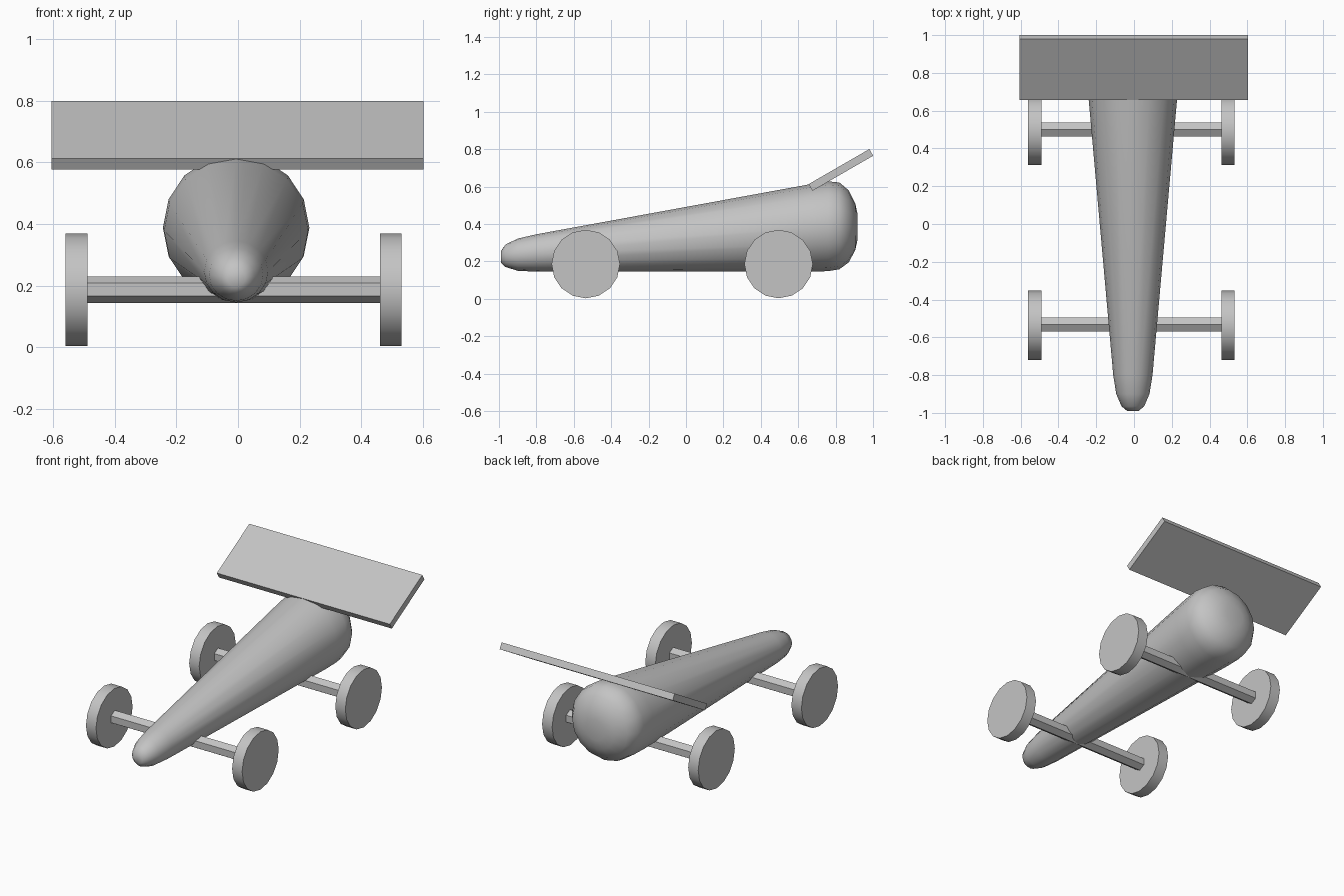
import bpy, bmesh, math
from mathutils import Matrix, Vector

if "Cube" in bpy.data.objects:
    bpy.data.objects.remove(bpy.data.objects["Cube"])

# Single grey material
grey = bpy.data.materials.new("plain grey")
grey.use_nodes = True
COLOUR = (0.55, 0.55, 0.55, 1)
grey.diffuse_color = COLOUR
grey.node_tree.nodes["Principled BSDF"].inputs["Base Color"].default_value = COLOUR


def finish(name, bm, smooth=None):
    bmesh.ops.recalc_face_normals(bm, faces=bm.faces)
    mesh = bpy.data.meshes.new(name)
    bm.to_mesh(mesh)
    bm.free()
    mesh.materials.append(grey)
    obj = bpy.data.objects.new(name, mesh)
    bpy.context.collection.objects.link(obj)
    if smooth:
        bpy.ops.object.select_all(action='DESELECT')
        obj.select_set(True)
        bpy.context.view_layer.objects.active = obj
        bpy.ops.object.shade_smooth_by_angle(angle=math.radians(smooth))
    return obj


def prism_along_x(name, sides, radius, length, centre, smooth=None):
    """Prism lying along x, with a corner pointing straight up."""
    bm = bmesh.new()
    bmesh.ops.create_cone(bm, cap_ends=True, segments=sides, radius1=radius,
                          radius2=radius, depth=length)
    top = max(bm.verts, key=lambda v: v.co.x).co
    turn = Matrix.Rotation(-math.atan2(top.y, top.x), 4, 'Z')
    bmesh.ops.transform(bm, verts=bm.verts, matrix=Matrix.Translation(centre)
                        @ Matrix.Rotation(math.pi / 2, 4, 'Y') @ turn)
    return finish(name, bm, smooth)


# Body: round rings lofted along y, given as (y, bottom, top, half width)
SECTIONS = [
    (-0.99, 0.195, 0.255, 0.03), (-0.965, 0.17, 0.29, 0.06),
    (-0.90, 0.15, 0.322, 0.088), (-0.80, 0.145, 0.345, 0.104),
    (0.66, 0.145, 0.612, 0.234), (0.76, 0.148, 0.628, 0.238),
    (0.82, 0.158, 0.622, 0.23), (0.87, 0.195, 0.58, 0.193),
    (0.905, 0.26, 0.51, 0.125), (0.918, 0.32, 0.45, 0.065),
]
SIDES = 16
bm = bmesh.new()
rings = []
for y, low, high, half in SECTIONS:
    ring = []
    for i in range(SIDES):
        a = math.tau * i / SIDES
        ring.append(bm.verts.new((-0.006 + half * math.sin(a), y,
                                  (low + high) / 2 + (high - low) / 2 * math.cos(a))))
    rings.append(ring)
for r0, r1 in zip(rings, rings[1:]):
    for i in range(SIDES):
        j = (i + 1) % SIDES
        bm.faces.new((r0[i], r0[j], r1[j], r1[i]))
bm.faces.new(rings[0])
bm.faces.new(rings[-1])
finish("body", bm, 50)

# Axles and wheels
MID_X, AXLE_Z = -0.014, 0.187
for end, y in (("front", -0.536), ("rear", 0.495)):
    prism_along_x(end + "_axle", 6, 0.043, 0.97, Vector((MID_X, y + 0.005, AXLE_Z)))
    for side, s in (("left", 1), ("right", -1)):
        prism_along_x(f"{end}_{side}_wheel", 16, 0.183, 0.07,
                      Vector((MID_X + s * 0.511, y, AXLE_Z - 0.001)), 40)

# Rear wing: tilted plate
bm = bmesh.new()
bmesh.ops.create_cube(bm, size=1, matrix=Matrix.Translation((-0.002, 0.828, 0.689))
                      @ Matrix.Rotation(math.radians(30), 4, 'X')
                      @ Matrix.Diagonal((1.21, 0.375, 0.041, 1)))
finish("rear_wing", bm)
